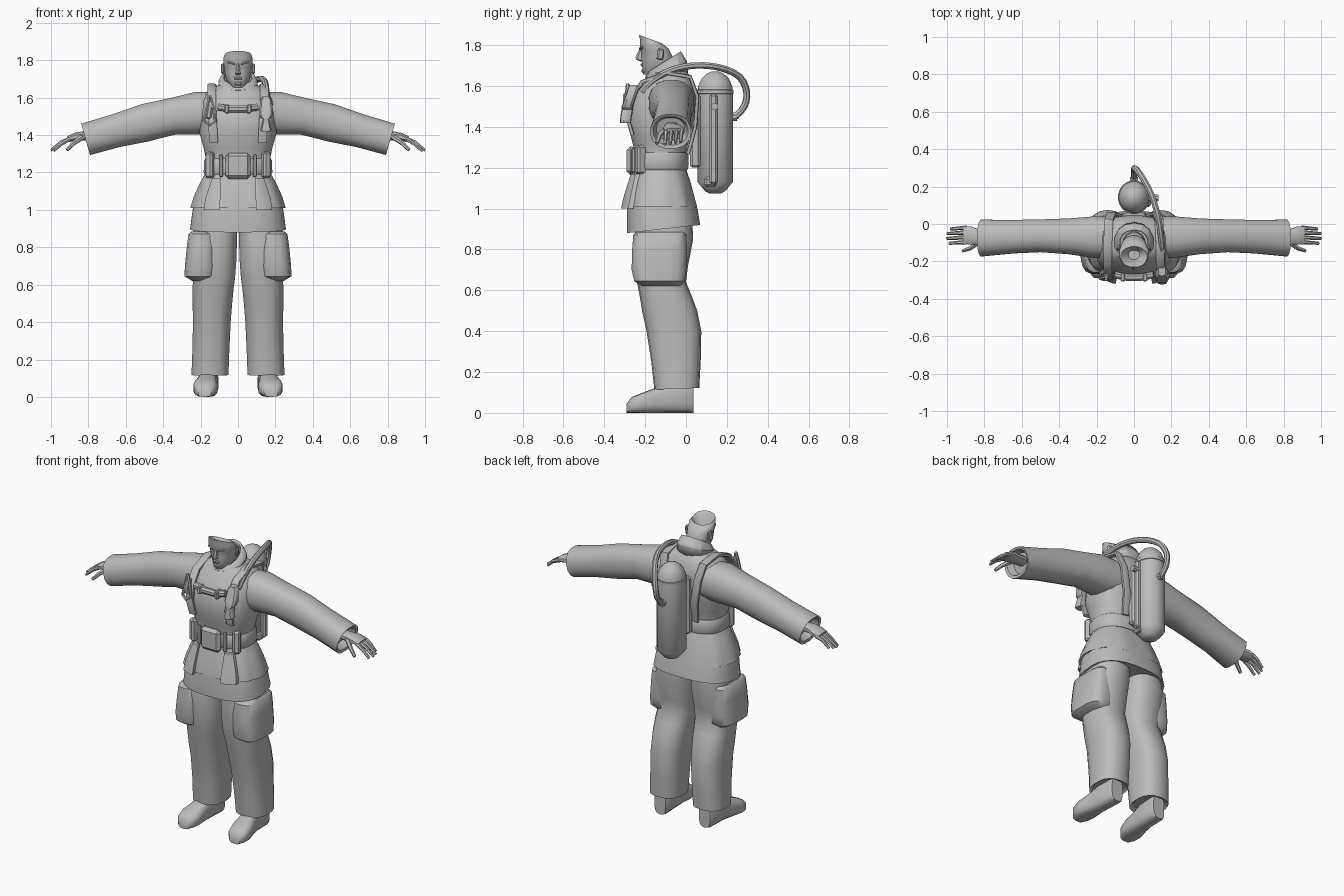
import bpy, bmesh, math
from mathutils import Vector, Matrix

grey = bpy.data.materials.new("plain_grey")
grey.diffuse_color = (0.5, 0.5, 0.5, 1)


def finish(name, bm, angle=40):
    bmesh.ops.recalc_face_normals(bm, faces=bm.faces)
    me = bpy.data.meshes.new(name)
    bm.to_mesh(me)
    bm.free()
    me.materials.append(grey)
    ob = bpy.data.objects.new(name, me)
    bpy.context.collection.objects.link(ob)
    bpy.ops.object.select_all(action='DESELECT')
    ob.select_set(True)
    bpy.context.view_layer.objects.active = ob
    bpy.ops.object.shade_smooth_by_angle(angle=math.radians(angle))
    return ob


def spow(v, e):
    return math.copysign(abs(v) ** e, v)


def loft(name, rings, n=16, p=2.0, caps=True, wave=None, angle=40):
    """Skin rings given as (centre, U axis, V axis); p squares the section."""
    bm = bmesh.new()
    rows = []
    for k, (c, u, v) in enumerate(rings):
        row = []
        for i in range(n):
            a = 2 * math.pi * (i + 0.5) / n
            s = wave(k, a) if wave else 1
            row.append(bm.verts.new(Vector(c) + s * (Vector(u) * spow(math.cos(a), 2 / p)
                                                     + Vector(v) * spow(math.sin(a), 2 / p))))
        rows.append(row)
    for r0, r1 in zip(rows, rows[1:]):
        for i in range(n):
            j = (i + 1) % n
            bm.faces.new((r0[i], r0[j], r1[j], r1[i]))
    if caps:
        bm.faces.new(rows[0][::-1])
        bm.faces.new(rows[-1])
    return finish(name, bm, angle)


def stack(rows, cx=0.0):
    """Rows (z, rx, y_front, y_back[, tilt[, cx]]) to horizontal rings."""
    out = []
    for r in rows:
        z, rx, f, b = r[:4]
        tilt = r[4] if len(r) > 4 else 0
        x = r[5] if len(r) > 5 else cx
        out.append(((x, (f + b) / 2, z), (rx, 0, 0), (0, (b - f) / 2, tilt)))
    return out


def tube(name, pts, a, b=None, n=8, ref=(0, 0, 1), taper=1.0, p=2.0):
    pts = [Vector(q) for q in pts]
    b = b or a
    rings = []
    for i, q in enumerate(pts):
        t = (pts[min(i + 1, len(pts) - 1)] - pts[max(i - 1, 0)]).normalized()
        u = t.cross(Vector(ref)).normalized()
        s = 1 + (taper - 1) * i / (len(pts) - 1)
        rings.append((q, u * a * s, t.cross(u) * b * s))
    return loft(name, rings, n, p)


def box(name, c, size, bevel=0.01, rot=(0, 0, 0)):
    bm = bmesh.new()
    bmesh.ops.create_cube(bm, size=1)
    bmesh.ops.scale(bm, vec=size, verts=bm.verts)
    if bevel:
        bmesh.ops.bevel(bm, geom=bm.edges[:], offset=bevel, segments=1, affect='EDGES')
    for ax, r in zip('XYZ', rot):
        bmesh.ops.rotate(bm, matrix=Matrix.Rotation(r, 3, ax), verts=bm.verts)
    bmesh.ops.translate(bm, vec=c, verts=bm.verts)
    return finish(name, bm, 30)


# jacket body
loft("jacket", stack([
    (1.16, .178, -.25, 0), (1.27, .172, -.25, 0), (1.33, .185, -.265, .015),
    (1.41, .207, -.285, .035), (1.5, .2, -.282, .05), (1.58, .2, -.245, .045),
    (1.635, .165, -.2, .03), (1.67, .1, -.175, .005)]), 24, 2.5)

# lower jacket with flared hem, and a pleated layer over it
loft("jacket_skirt", stack([
    (1.2, .172, -.245, 0), (1.1, .212, -.27, .03), (1.0, .243, -.29, .055, .01),
    (.9, .257, -.29, .07, .02), (.91, .235, -.27, .05, .02)]), 28, 2.6)
loft("pleated_skirt", stack([
    (1.19, .178, -.25, .002), (1.14, .205, -.265, .02), (1.07, .235, -.285, .04),
    (1.01, .252, -.295, .055), (1.02, .235, -.28, .04)]), 40, 2.5,
    wave=lambda k, a: 1 + (0, .008, .016, .02, 0)[k] * math.cos(10 * a))

# belt, buckle and pouches
loft("belt", stack([(1.19, .179, -.257, .008), (1.2, .185, -.262, .012),
                    (1.265, .182, -.262, .012), (1.275, .176, -.255, .006)]), 24, 2.5)
box("buckle", (0, -.268, 1.235), (.135, .045, .14), .018)
for s in (-1, 1):
    box("belt_pouch", (s * .148, -.222, 1.24), (.045, .05, .14), .01, (0, 0, s * .5))
    box("belt_loop", (s * .09, -.257, 1.235), (.022, .02, .12), .006)

# collar: raised at the back, open shell
collar = loft("collar", stack([
    (1.645, .1, -.19, .01, .02), (1.68, .106, -.2, .005, .04),
    (1.72, .085, -.185, -.025, .05)]), 14, 2.2, caps=False, angle=25)
mod = collar.modifiers.new("thickness", 'SOLIDIFY')
mod.thickness = 0.012
mod.offset = -1

# neck and head with a sloped, hollow top
loft("neck", stack([(1.6, .062, -.15, -.03), (1.72, .058, -.16, -.045)]), 12)
loft("head", stack([
    (1.655, .03, -.208, -.1), (1.672, .048, -.214, -.075), (1.70, .064, -.216, -.06),
    (1.735, .073, -.219, -.06), (1.765, .076, -.218, -.075), (1.785, .08, -.228, -.085),
    (1.81, .08, -.225, -.1, -.015), (1.83, .07, -.232, -.12, -.02),
    (1.815, .058, -.215, -.13, -.02), (1.77, .03, -.19, -.14)]), 16, 2.2, angle=35)
loft("nose", stack([(1.72, .008, -.222, -.2), (1.728, .019, -.242, -.2),
                    (1.74, .014, -.248, -.2), (1.785, .008, -.226, -.2)]), 6)
box("mouth", (0, -.216, 1.703), (.046, .014, .014), .005)
box("chin", (0, -.205, 1.675), (.045, .026, .024), .008)
for s in (-1, 1):
    box("brow", (s * .036, -.217, 1.785), (.045, .016, .012), .004, (0, s * -.2, s * .3))
    box("ear", (s * .081, -.125, 1.755), (.014, .032, .055), .006, (-.15, 0, s * .3))

for s in (-1, 1):
    # sleeve, ending in a hollow cuff
    arm = [(.10, -.075, 1.52, .115, .11, 0), (.22, -.07, 1.516, .112, .116, .01),
           (.35, -.066, 1.5, .097, .1, .01), (.5, -.063, 1.465, .089, .102, .015),
           (.65, -.068, 1.424, .091, .089, .02), (.815, -.075, 1.377, .1, .085, .024),
           (.81, -.075, 1.38, .085, .07, .02), (.77, -.075, 1.39, .07, .055, .02)]
    loft("sleeve", [((s * x, y, z), (0, ry, 0), (s * t, 0, rz))
                    for x, y, z, ry, rz, t in arm], 16, 2.3)
    # hand
    loft("palm", [((s * x, y, z), (0, ry, 0), (s * .004, 0, rz)) for x, y, z, ry, rz in
                  [(.75, -.07, 1.40, .035, .025), (.83, -.068, 1.395, .04, .024),
                   (.87, -.062, 1.39, .05, .022), (.91, -.06, 1.378, .048, .015)]], 10, 2.5)
    for k, (y, ln) in enumerate([(-.02, .075), (-.045, .092), (-.071, .095), (-.097, .082)]):
        tube("finger", [(s * .895, y, 1.382), (s * (.9 + ln * .5), y - .003, 1.366 - .004 * k),
                        (s * (.905 + ln), y - .006, 1.326 - .004 * k)],
             .0125, n=6, ref=(0, 1, 0), taper=.65)
    tube("thumb", [(s * .83, -.095, 1.39), (s * .875, -.13, 1.36), (s * .915, -.143, 1.32)],
         .016, n=6, taper=.6)

    # trouser leg
    loft("trouser_leg", [((s * c[0], c[1], c[2]), u, v) for c, u, v in stack([
        (.96, .11, -.24, .03, 0, .115), (.85, .122, -.255, .035, 0, .125),
        (.72, .119, -.25, .01, 0, .127), (.64, .114, -.24, .0, 0, .128),
        (.58, .111, -.228, .025, 0, .133), (.5, .107, -.215, .055, 0, .137),
        (.4, .102, -.193, .075, 0, .14), (.25, .1, -.17, .072, 0, .145),
        (.118, .1, -.155, .065, .004, .15), (.135, .08, -.135, .045, 0, .15)])], 18, 2.5)
    # cargo pocket
    loft("cargo_pocket", [((s * c[0], c[1], c[2]), u, v) for c, u, v in stack([
        (.62, .05, -.215, -.03, 0, .195), (.645, .084, -.255, -.005, 0, .203),
        (.70, .085, -.268, .003, 0, .2), (.80, .08, -.265, .005, 0, .195),
        (.87, .072, -.26, .005, 0, .193), (.885, .06, -.24, -.01, 0, .19)])], 16, 3.2)
    # boot, toes turned slightly outward
    loft("boot", [((s * x, y, h / 2), (rx, 0, 0), (0, 0, h / 2)) for x, y, h, rx in
                  [(.155, .037, .15, .04), (.156, .02, .15, .052), (.16, -.09, .15, .05),
                   (.166, -.15, .122, .056), (.174, -.215, .098, .066),
                   (.177, -.265, .078, .058), (.178, -.29, .045, .035)]], 14, 3)
    # shoulder strap
    tube("shoulder_strap", [(s * .13, -.262, 1.36), (s * .135, -.287, 1.45),
                            (s * .14, -.268, 1.54), (s * .14, -.215, 1.62),
                            (s * .14, -.1, 1.665), (s * .135, .02, 1.645),
                            (s * .12, .055, 1.55), (s * .09, .045, 1.4),
                            (s * .07, .01, 1.27)], .01, .024, 4 * 2, (1, 0, 0), p=5)
    # front skirt pocket, widening downward
    loft("skirt_pocket", [((s * x, y, z), (rx, s * rx * .4, 0), (0, .02, 0)) for x, y, z, rx in
                          [(.115, -.245, 1.17, .025), (.135, -.275, 1.06, .042),
                           (.14, -.288, 1.0, .045)]], 8, 4, angle=30)

# rolled chest bar
tube("chest_bar", [(-.105, -.272, 1.55), (-.04, -.285, 1.54), (.04, -.285, 1.54),
                   (.105, -.272, 1.55)], .02)
for x in (-.06, .06):
    box("chest_clip", (x, -.285, 1.54), (.025, .045, .05), .006)

# hanging clip on the wearer's right
ring = [(-.15, -.285, 1.61), (-.13, -.292, 1.54), (-.122, -.295, 1.47),
        (-.155, -.297, 1.455), (-.182, -.29, 1.475), (-.165, -.288, 1.55), (-.15, -.285, 1.61)]
tube("hanging_clip", ring, .009, n=6, ref=(0, 1, 0))
box("clip_tab", (-.152, -.28, 1.535), (.03, .03, .1), .008, (0, .15, 0))

# air tank with domed ends
tank = [(1.075, .03), (1.085, .05), (1.13, .088), (1.55, .088), (1.6, .084),
        (1.635, .068), (1.66, .042), (1.672, .015)]
loft("air_tank", [((0, .143, z), (r * .95, 0, 0), (0, r, 0)) for z, r in tank], 20)
loft("tank_band", [((0, .143, z), (r * .95, 0, 0), (0, r, 0)) for z, r in
                   [(1.56, .086), (1.562, .091), (1.58, .091), (1.582, .084)]], 20)
box("back_plate", (0, .045, 1.38), (.13, .05, .36), .012)
# side pipe and valve knobs
box("side_pipe", (.088, .135, 1.34), (.035, .04, .44), .01)
box("side_pipe_foot", (.07, .12, 1.13), (.04, .06, .05), .012)
tube("valve_knob", [(.07, .14, 1.5), (.13, .14, 1.5)], .018)
tube("rear_valve", [(0, .21, 1.45), (0, .25, 1.45)], .022)

# air hose from the tank over the shoulder to the regulator
ctrl = [Vector(q) for q in [
    (0, .23, 1.445), (0, .24, 1.45), (.0, .285, 1.5), (.005, .297, 1.57), (.035, .262, 1.645),
    (.09, .165, 1.69), (.128, .04, 1.70), (.146, -.08, 1.675), (.152, -.17, 1.62),
    (.15, -.235, 1.55), (.15, -.26, 1.52)]]
path = []
for a, b, c, d in zip(ctrl, ctrl[1:], ctrl[2:], ctrl[3:]):
    for t in (0, 1 / 3, 2 / 3):
        path.append(.5 * (2 * b + (c - a) * t + (2 * a - 5 * b + 4 * c - d) * t * t
                          + (3 * b - a - 3 * c + d) * t ** 3))
tube("air_hose", path, .017, n=8, ref=(1, .3, 0))

# regulator with flared mouthpiece
loft("regulator", [((.15, y, z), (rx, 0, 0), (0, .028, 0)) for z, rx, y in
                   [(1.605, .02, -.25), (1.585, .032, -.258), (1.52, .04, -.28),
                    (1.495, .03, -.288), (1.485, .016, -.288), (1.43, .03, -.296),
                    (1.42, .026, -.296)]], 10, 3, angle=30)
